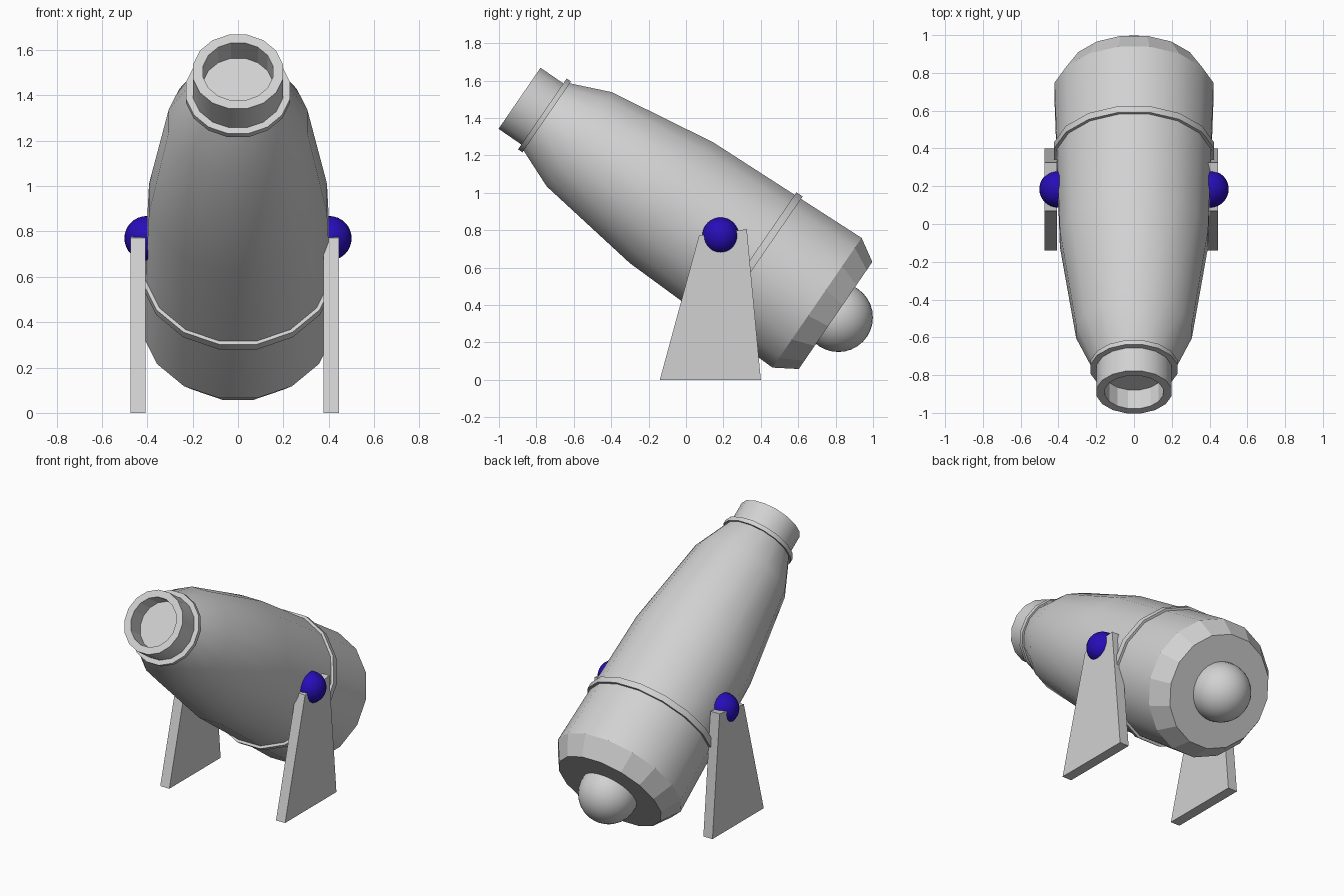
import bpy, bmesh, math
from mathutils import Matrix, Vector

cube = bpy.data.objects.get("Cube")
if cube:
    bpy.data.objects.remove(cube, do_unlink=True)

SIDES = 16
# Barrel frame: local z runs from the muzzle centre down to the breech
TILT = Matrix.Translation((0, -0.89, 1.505)) @ Matrix.Rotation(math.radians(-124.5), 4, 'X')


def material(name, rgb):
    m = bpy.data.materials.new(name)
    m.use_nodes = True
    m.diffuse_color = (*rgb, 1)
    m.node_tree.nodes["Principled BSDF"].inputs["Base Color"].default_value = (*rgb, 1)
    return m


GREY = material("light grey", (0.64, 0.64, 0.64))
BLUE = material("deep blue", (0.02, 0.004, 0.48))


def add_object(name, bm, mat, smooth=True, flat_rule=None):
    bmesh.ops.recalc_face_normals(bm, faces=bm.faces)
    mesh = bpy.data.meshes.new(name)
    bm.to_mesh(mesh)
    bm.free()
    mesh.materials.append(mat)
    obj = bpy.data.objects.new(name, mesh)
    bpy.context.collection.objects.link(obj)
    if smooth:
        bpy.ops.object.select_all(action='DESELECT')
        obj.select_set(True)
        bpy.context.view_layer.objects.active = obj
        bpy.ops.object.shade_smooth_by_angle(angle=math.radians(30))
    if flat_rule:
        for p in mesh.polygons:
            if flat_rule(p):
                p.use_smooth = False
    return obj


def lathe(name, profile, closed=False, flat_rule=None):
    """Turn (radius, distance) points around the barrel axis."""
    bm = bmesh.new()
    rings = []
    for r, s in profile:
        rings.append([bm.verts.new((r * math.cos(a), r * math.sin(a), s))
                      for a in ((i + 0.5) * math.tau / SIDES for i in range(SIDES))])
    pairs = list(zip(rings, rings[1:]))
    if closed:
        pairs.append((rings[-1], rings[0]))
    else:
        bm.faces.new(rings[0])
        bm.faces.new(rings[-1])
    for a, b in pairs:
        for i in range(SIDES):
            j = (i + 1) % SIDES
            bm.faces.new((a[i], a[j], b[j], b[i]))
    obj = add_object(name, bm, GREY, True, flat_rule)
    obj.matrix_world = TILT
    return obj


def ball(name, centre, radius, mat):
    bm = bmesh.new()
    bmesh.ops.create_uvsphere(bm, u_segments=32, v_segments=16, radius=radius,
                              matrix=Matrix.Translation(centre))
    return add_object(name, bm, mat)


# Barrel: bore floor, bore wall, muzzle lip, neck, belly, faceted breech edge
def faceted(p):
    in_bore = p.center.z < 0.15 and math.hypot(p.center.x, p.center.y) < 0.17
    return p.center.z > 1.935 or in_bore


lathe("barrel", [(0.157, 0.12), (0.157, 0.0), (0.202, 0.0), (0.202, 0.165),
                 (0.222, 0.175), (0.312, 0.387), (0.400, 0.985),
                 (0.429, 1.93), (0.354, 2.05)], flat_rule=faceted)


# Raised bands around the barrel
def band(name, inner, outer, start, end):
    lathe(name, [(inner, start), (outer, start), (outer, end), (inner, end)], closed=True)


band("muzzle_band", 0.19, 0.234, 0.148, 0.176)
band("breech_band", 0.39, 0.433, 1.505, 1.545)

# Knob at the breech
ball("breech_knob", TILT @ Vector((0, 0, 2.068)), 0.185, GREY)

# Support legs and pivot balls
LEG = [(-0.14, 0), (0.40, 0), (0.325, 0.805), (0.07, 0.772)]
for side, x0, x1, bx in (("left", 0.378, 0.445, 0.403), ("right", -0.475, -0.408, -0.403)):
    bm = bmesh.new()
    face = bm.faces.new([bm.verts.new((x0, y, z)) for y, z in LEG])
    out = bmesh.ops.extrude_face_region(bm, geom=[face])
    moved = [v for v in out["geom"] if isinstance(v, bmesh.types.BMVert)]
    bmesh.ops.translate(bm, verts=moved, vec=(x1 - x0, 0, 0))
    # Keep one closed cap on the starting side
    if not face.is_valid:
        bm.faces.new([v for v in bm.verts if v not in moved])
    add_object(side + "_leg", bm, GREY, smooth=False)
    ball(side + "_pivot", (bx, 0.185, 0.77), 0.098, BLUE)
